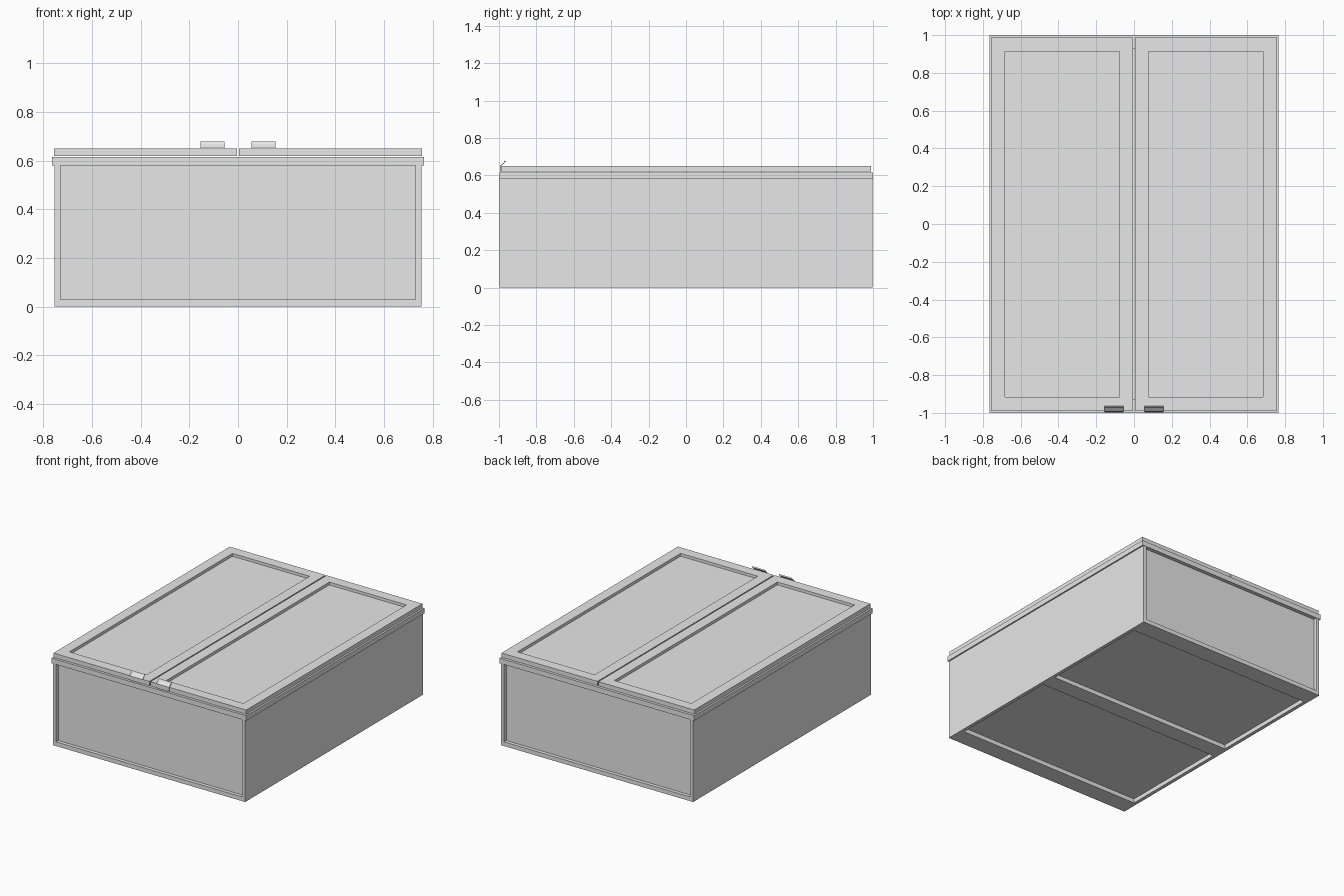
import bpy, bmesh

cube = bpy.data.objects.get("Cube")
if cube:
    bpy.data.objects.remove(cube, do_unlink=True)

grey = bpy.data.materials.new("light_grey")
grey.use_nodes = True
grey.diffuse_color = (0.8, 0.8, 0.8, 1)
grey.node_tree.nodes["Principled BSDF"].inputs["Base Color"].default_value = (0.8, 0.8, 0.8, 1)


def finish(name, bm):
    bmesh.ops.recalc_face_normals(bm, faces=bm.faces)
    mesh = bpy.data.meshes.new(name)
    bm.to_mesh(mesh)
    bm.free()
    mesh.materials.append(grey)
    obj = bpy.data.objects.new(name, mesh)
    bpy.context.collection.objects.link(obj)
    return obj


def box_mesh(x, y, z):
    """Box from (low, high) pairs."""
    bm = bmesh.new()
    bmesh.ops.create_cube(bm, size=1)
    for v in bm.verts:
        v.co = [lo + (hi - lo) * (c + 0.5) for c, (lo, hi) in zip(v.co, (x, y, z))]
    return bm


def box(name, x, y, z):
    return finish(name, box_mesh(x, y, z))


def span(side, a, b):
    return tuple(sorted((side * a, side * b)))


HALF_W, INNER_W, HALF_L = 0.755, 0.73, 0.998
BOARD, RECESS = 0.03, 0.025
FRAME_LOW, FRAME_TOP = 0.58, 0.616
DOOR_LOW, DOOR_TOP = 0.62, 0.65

for side, label in ((1, "left"), (-1, "right")):
    # Carcass side wall
    box(label + "_side_panel", span(side, INNER_W, HALF_W), (-HALF_L, HALF_L), (0, FRAME_TOP - 0.01))

    # Door with a sunken centre panel
    bm = box_mesh(span(side, 0.004, 0.757), (-0.989, 0.988), (DOOR_LOW, DOOR_TOP))
    top = max(bm.faces, key=lambda f: f.calc_center_median().z)
    bmesh.ops.inset_region(bm, faces=[top], thickness=0.104)
    # Straight wall around the sunken panel
    bmesh.ops.inset_region(bm, faces=[top], thickness=0.0005, depth=-0.02)
    finish(label + "_door", bm)

    # Bent tab pull: an open strip extruded across its width, then thickened
    profile = [(-0.992, 0.621), (-0.992, 0.651), (-0.972, 0.668), (-0.968, 0.678), (-0.964, 0.672)]
    bm = bmesh.new()
    rows = [[bm.verts.new((side * x, y, z)) for y, z in profile] for x in (0.055, 0.155)]
    for i in range(len(profile) - 1):
        bm.faces.new((rows[0][i], rows[0][i + 1], rows[1][i + 1], rows[1][i]))
    pull = finish(label + "_pull", bm)
    solid = pull.modifiers.new("thickness", "SOLIDIFY")
    solid.thickness = 0.004
    solid.offset = 0

for end, label in ((-1, "front"), (1, "back")):
    # Recessed end board and the outer base rail below it
    box(label + "_end_panel", (-INNER_W, INNER_W),
        span(end, HALF_L - RECESS - 0.02, HALF_L - RECESS), (BOARD, FRAME_TOP - 0.01))
    box(label + "_base_rail", (-INNER_W, INNER_W), span(end, 0.87, HALF_L), (0, BOARD))

# Base: middle rail and the board above the rails
box("middle_base_rail", (-INNER_W, INNER_W), (-0.06, 0.06), (0, BOARD))
box("base_panel", (-INNER_W, INNER_W), (-HALF_L + RECESS, HALF_L - RECESS), (BOARD, BOARD + 0.015))

# Overhanging face frame: a slab with its opening cut through
bm = box_mesh((-0.765, 0.765), (-1, 1), (FRAME_LOW, FRAME_TOP))
caps = [f for f in bm.faces if abs(f.normal.z) > 0.9]
bmesh.ops.inset_individual(bm, faces=caps, thickness=0.1)
loops = [e for f in caps for e in f.edges]
bmesh.ops.delete(bm, geom=caps, context="FACES_ONLY")
bmesh.ops.bridge_loops(bm, edges=loops)
finish("face_frame", bm)
